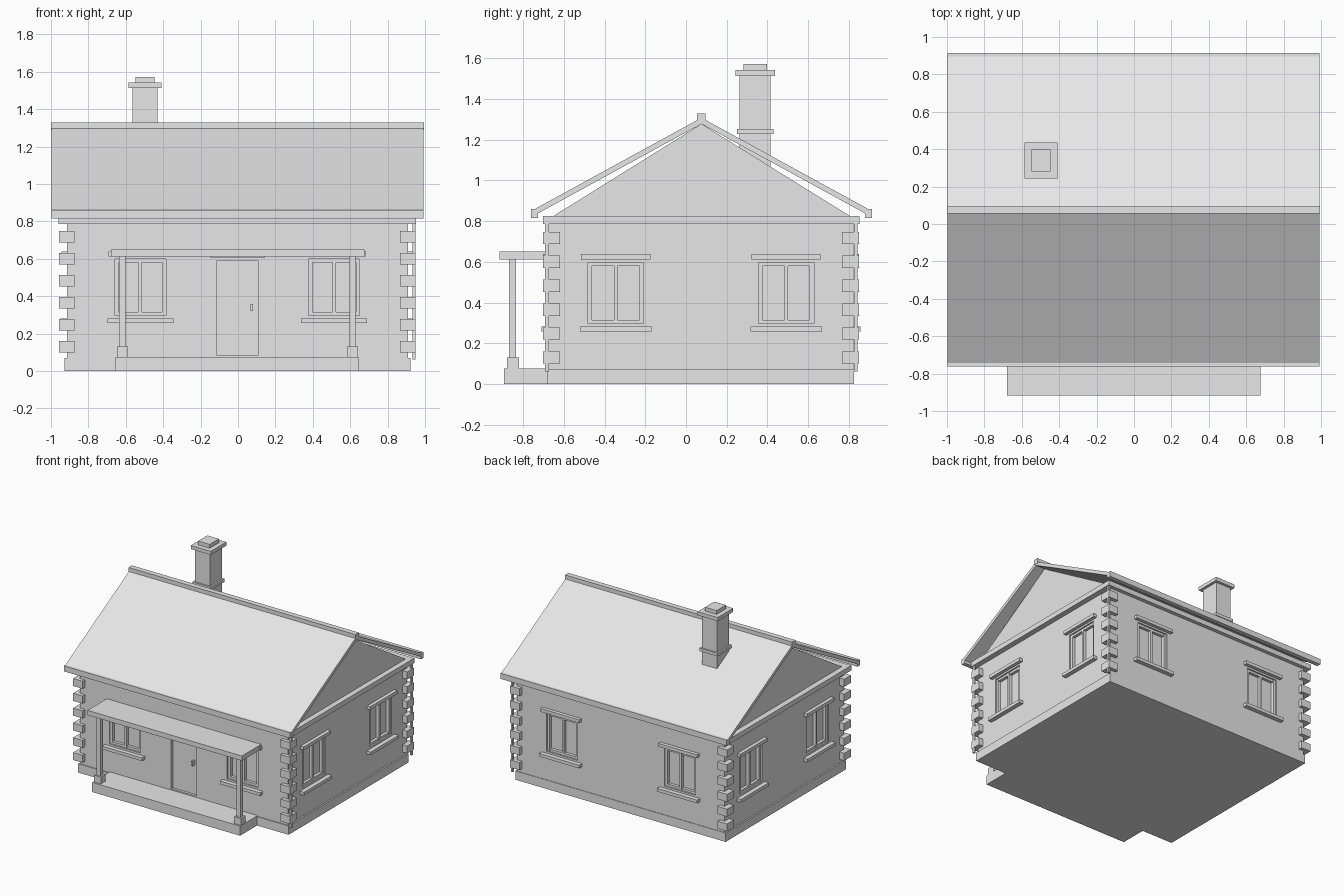
import bpy, bmesh
from mathutils import Vector

cube = bpy.data.objects.get("Cube")
if cube:
    bpy.data.objects.remove(cube, do_unlink=True)

plaster = bpy.data.materials.new("light_grey")
plaster.use_nodes = True
GREY = (0.8, 0.8, 0.8, 1)
plaster.diffuse_color = GREY
plaster.node_tree.nodes["Principled BSDF"].inputs["Base Color"].default_value = GREY


def finish(bm, name):
    bmesh.ops.recalc_face_normals(bm, faces=bm.faces)
    mesh = bpy.data.meshes.new(name)
    bm.to_mesh(mesh)
    bm.free()
    mesh.materials.append(plaster)
    ob = bpy.data.objects.new(name, mesh)
    bpy.context.scene.collection.objects.link(ob)
    return ob


def add_box(bm, x, y, z):
    """Box from three (low, high) ranges."""
    verts = bmesh.ops.create_cube(bm, size=1)["verts"]
    for v in verts:
        v.co = Vector(r[0] if c < 0 else r[1] for c, r in zip(v.co, (x, y, z)))


def box(name, *ranges):
    bm = bmesh.new()
    add_box(bm, *ranges)
    return finish(bm, name)


def prism(name, profile, x0, x1):
    """Profile of (y, z) points drawn out along x."""
    bm = bmesh.new()
    face = bm.faces.new([bm.verts.new((x0, y, z)) for y, z in profile])
    out = bmesh.ops.extrude_face_region(bm, geom=[face])["geom"]
    bmesh.ops.translate(bm, vec=(x1 - x0, 0, 0),
                        verts=[g for g in out if isinstance(g, bmesh.types.BMVert)])
    return finish(bm, name)


def around(c, half):
    return (c - half, c + half)


# Main dimensions
LEFT, RIGHT, FRONT, BACK = -0.915, 0.91, -0.675, 0.822
RIDGE = 0.076

# Base and porch floor
box("foundation", (-0.927, 0.922), (-0.682, 0.826), (0, 0.07))
box("porch_floor", (-0.655, 0.645), (-0.895, -0.66), (0, 0.076))

# Walls, with openings cut afterwards
walls = box("walls", (LEFT, RIGHT), (FRONT, BACK), (0.06, 0.8))
cut = bmesh.new()


def wall_box(bm, side, centre, along, depth, z):
    """Box on a wall; depth is measured outward from the wall surface."""
    span = (centre + along[0], centre + along[1])
    base, sign = {"front": (FRONT, -1), "back": (BACK, 1),
                  "left": (LEFT, -1), "right": (RIGHT, 1)}[side]
    out = tuple(sorted(base + sign * d for d in depth))
    if side in ("front", "back"):
        add_box(bm, span, out, z)
    else:
        add_box(bm, out, span, z)


def window(side, centre):
    half, z0, z1 = 0.136, 0.297, 0.598
    wall_box(cut, side, centre, (-half, half), (-0.035, 0.05), (z0, z1))
    bm = bmesh.new()
    # Side and middle posts, then top and bottom rails
    for c, w in ((-half + 0.01, 0.01), (0, 0.009), (half - 0.01, 0.01)):
        wall_box(bm, side, centre, around(c, w), (-0.04, -0.01), (z0, z1))
    for z in ((z0, z0 + 0.018), (z1 - 0.018, z1)):
        wall_box(bm, side, centre, (-half, half), (-0.04, -0.012), z)
    finish(bm, side + "_window_frame")
    bm = bmesh.new()
    wall_box(bm, side, centre, around(0, 0.176), (-0.01, 0.035), (0.257, 0.282))
    finish(bm, side + "_window_sill")
    bm = bmesh.new()
    wall_box(bm, side, centre, around(0, 0.17), (-0.01, 0.028), (0.612, 0.638))
    finish(bm, side + "_window_lintel")


for side, centres in (("front", (-0.522, 0.514)), ("back", (-0.522, 0.514)),
                      ("left", (-0.345, 0.492)), ("right", (-0.345, 0.492))):
    for centre in centres:
        window(side, centre)

# Door
wall_box(cut, "front", -0.002, around(0, 0.112), (-0.02, 0.05), (0.086, 0.588))
box("door_handle", (0.067, 0.08), (FRONT - 0.012, FRONT + 0.03), (0.32, 0.357))
box("door_lintel", (-0.147, 0.142), (FRONT - 0.028, FRONT + 0.01), (0.604, 0.63))

cutter = finish(cut, "opening_cutter")
cutter.hide_render = True
mod = walls.modifiers.new("openings", "BOOLEAN")
mod.operation, mod.solver, mod.object = "DIFFERENCE", "EXACT", cutter
bpy.context.view_layer.objects.active = walls
bpy.ops.object.modifier_apply(modifier=mod.name)
bpy.data.objects.remove(cutter, do_unlink=True)

# Corner blocks
for label, x in (("left", -0.915), ("right", 0.908)):
    for end, y in (("front", -0.661), ("back", 0.809)):
        bm = bmesh.new()
        for i in range(6):
            add_box(bm, around(x, 0.042), around(y, 0.042), around(0.13 + i * 0.1175, 0.03))
        finish(bm, f"{end}_{label}_corner_blocks")

# Thin corner strips
for end, y in (("front", -0.683), ("back", 0.834)):
    box(end + "_corner_strip", (0.933, 0.949), around(y, 0.009), (0.062, 0.8))

# Cornice and gable
box("cornice", (-0.96, 0.953), (-0.703, 0.852), (0.787, 0.826))
prism("gable", [(-0.66, 0.82), (0.814, 0.82), (RIDGE, 1.278)], LEFT, RIGHT)

# Roof slopes, eaves and ridge
X0, X1 = -0.997, 0.992
for end, s in (("front", -1), ("back", 1)):
    edge = RIDGE + s * 0.822
    prism(end + "_roof", [(RIDGE, 1.308), (edge, 0.858), (edge, 0.828), (RIDGE, 1.278)], X0, X1)
    box(end + "_eave", (X0, X1), around(RIDGE + s * 0.821, 0.017), (0.816, 0.86))
box("ridge_cap", (-1, 0.995), around(RIDGE, 0.021), (1.288, 1.328))

# Chimney
for name, w, d, z in (("chimney_shaft", 0.067, 0.076, (1.05, 1.52)),
                      ("chimney_collar", 0.08, 0.089, (1.228, 1.252)),
                      ("chimney_cap", 0.088, 0.097, (1.513, 1.542)),
                      ("chimney_top", 0.051, 0.058, (1.54, 1.572))):
    box(name, around(-0.497, w), around(0.34, d), z)

# Porch canopy and posts
box("porch_canopy", (-0.68, 0.676), (-0.917, -0.66), (0.612, 0.65))
for label, x in (("left", -0.618), ("right", 0.612)):
    box(label + "_porch_post", around(x, 0.017), around(-0.853, 0.017), (0.07, 0.615))
    box(label + "_post_base", around(x, 0.03), around(-0.85, 0.03), (0.07, 0.13))
